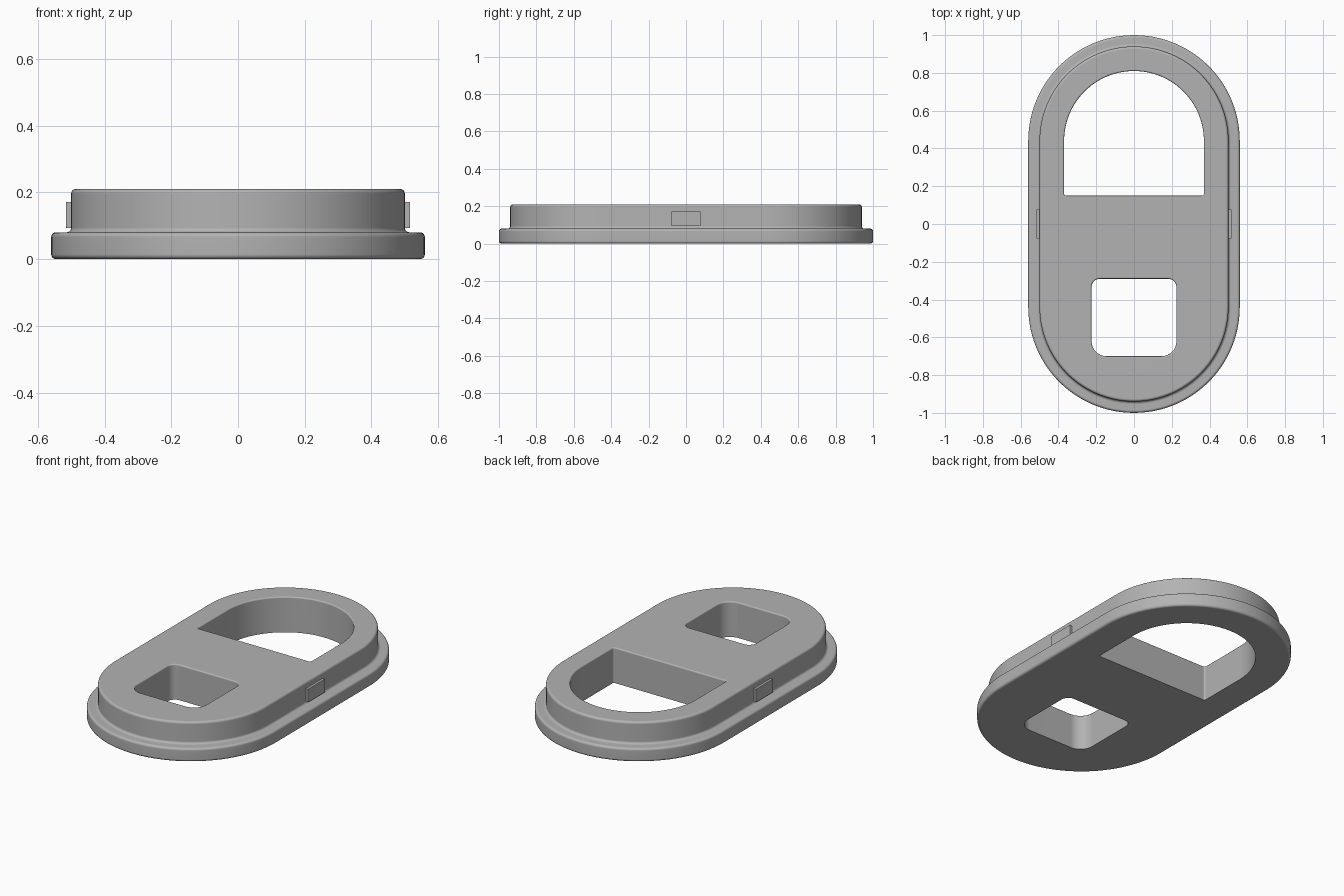
import bpy, bmesh, math
from math import cos, sin, pi

old = bpy.data.objects.get("Cube")
if old:
    bpy.data.objects.remove(old, do_unlink=True)

grey = bpy.data.materials.new("Plain grey")
grey.use_nodes = True
colour = (0.45, 0.45, 0.45, 1)
grey.diffuse_color = colour
grey.node_tree.nodes["Principled BSDF"].inputs["Base Color"].default_value = colour

TOP, STEP = 0.21, 0.08


def outline(corners):
    """Points and outward normals along arcs (x, y, radius, start, sweep, steps)."""
    pts = []
    for x, y, r, start, sweep, n in corners:
        for i in range(n + 1):
            a = start + sweep * i / n
            pts.append((x + r * cos(a), y + r * sin(a), cos(a), sin(a)))
    return pts


def arc(off, z, r, start, end, n=4):
    """Quarter round in a profile of (outward offset, height)."""
    return [(off + r * cos(start + (end - start) * i / n),
             z + r * sin(start + (end - start) * i / n)) for i in range(n + 1)]


def sweep_solid(name, path, profile):
    """Carry a profile around an outline and close both ends."""
    bm = bmesh.new()
    rings = [[bm.verts.new((x + nx * o, y + ny * o, z)) for x, y, nx, ny in path]
             for o, z in profile]
    n = len(path)
    for low, high in zip(rings, rings[1:]):
        for i in range(n):
            j = (i + 1) % n
            bm.faces.new((low[i], low[j], high[j], high[i]))
    bm.faces.new(rings[0][::-1])
    bm.faces.new(rings[-1])
    mesh = bpy.data.meshes.new(name)
    bm.to_mesh(mesh)
    bm.free()
    mesh.materials.append(grey)
    ob = bpy.data.objects.new(name, mesh)
    bpy.context.collection.objects.link(ob)
    return ob


# Body: flange, filleted step and raised plate
stadium = outline([(0, 0.44, 0.5, 0, pi, 48), (0, -0.44, 0.5, pi, pi, 48)])
b = 0.014
body = sweep_solid("body", stadium,
                   arc(0.06 - b, b, b, -pi / 2, 0)
                   + arc(0.06 - b, STEP - b, b, 0, pi / 2)
                   + arc(b, STEP + b, b, -pi / 2, -pi)
                   + arc(-b, TOP - b, b, 0, pi / 2))

# Openings, widened by a small round at the top edge
arch = outline([(0, 0.44, 0.37, 0, pi, 48),
                (-0.36, 0.16, 0.01, pi, pi / 2, 4),
                (0.36, 0.16, 0.01, -pi / 2, pi / 2, 4)])
window = outline([(0.18, -0.335, 0.045, 0, pi / 2, 8),
                  (-0.18, -0.335, 0.045, pi / 2, pi / 2, 8),
                  (-0.145, -0.62, 0.08, pi, pi / 2, 8),
                  (0.145, -0.62, 0.08, -pi / 2, pi / 2, 8)])
e = 0.008
hole_profile = [(0, -0.1)] + arc(e, TOP - e, e, pi, pi / 2) + [(e, TOP + 0.1)]
cutters = [sweep_solid("arch_cutter", arch, hole_profile),
           sweep_solid("window_cutter", window, hole_profile)]
for cutter in cutters:
    cutter.hide_render = True
    mod = body.modifiers.new("opening", 'BOOLEAN')
    mod.operation = 'DIFFERENCE'
    mod.solver = 'EXACT'
    mod.object = cutter
bpy.context.view_layer.update()
cut = bpy.data.meshes.new_from_object(
    body.evaluated_get(bpy.context.evaluated_depsgraph_get()))
body.modifiers.clear()
body.data = cut
for cutter in cutters:
    bpy.data.objects.remove(cutter, do_unlink=True)

# Smooth the rounds while keeping the flats flat
bpy.ops.object.select_all(action='DESELECT')
body.select_set(True)
bpy.context.view_layer.objects.active = body
bpy.ops.object.shade_smooth_by_angle(angle=math.radians(30))
weighted = body.modifiers.new("flat_faces", 'WEIGHTED_NORMAL')
weighted.keep_sharp = True

# Side catches
for side, name in ((1, "left_catch"), (-1, "right_catch")):
    bpy.ops.mesh.primitive_cube_add(size=1, location=(side * 0.5, 0, 0.132))
    catch = bpy.context.object
    catch.name = name
    catch.scale = (0.03, 0.155, 0.078)
    catch.data.materials.append(grey)
